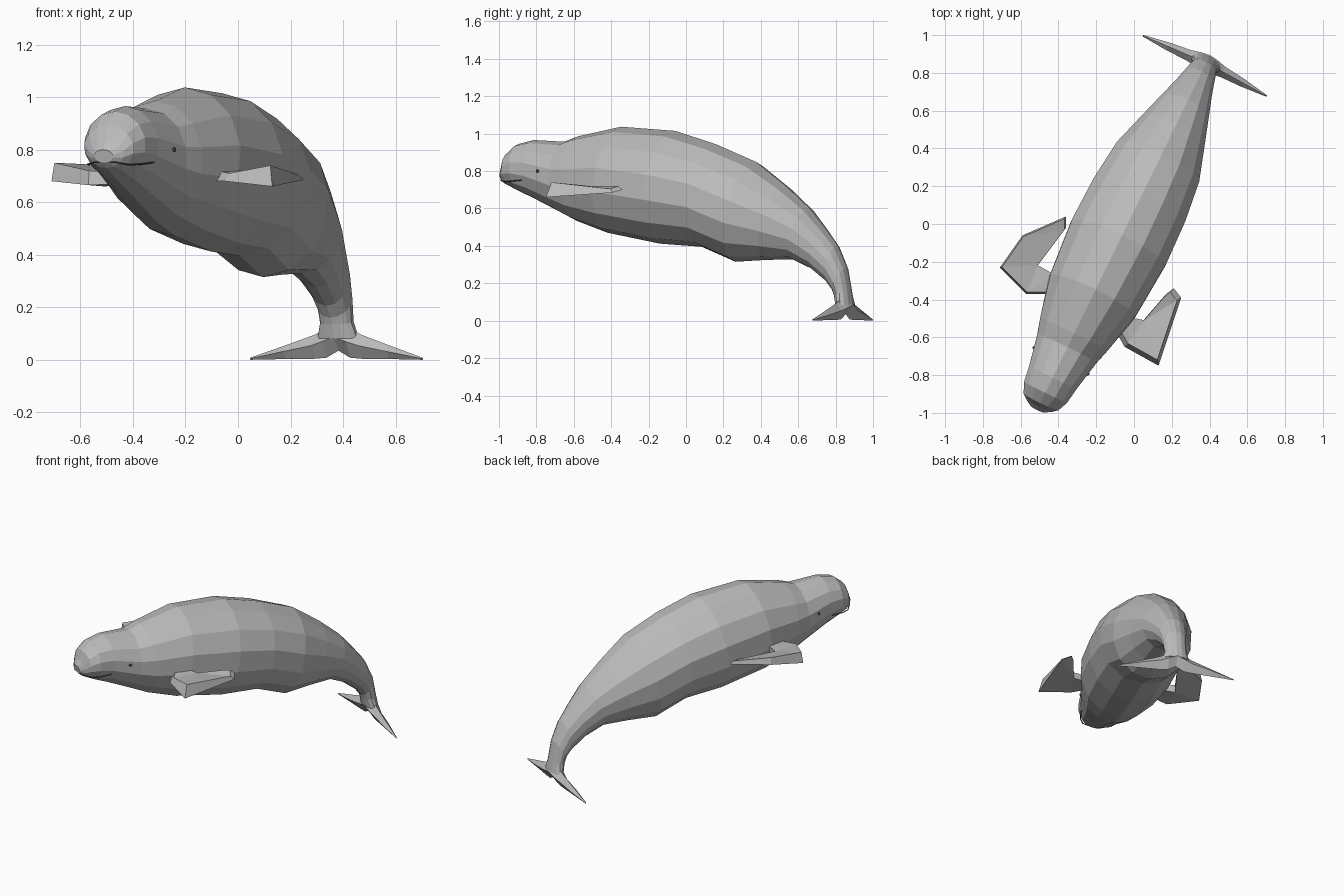
import bpy, bmesh, math
from mathutils import Matrix, Vector

old = bpy.data.objects.get("Cube")
if old:
    bpy.data.objects.remove(old, do_unlink=True)

# The animal is built facing -y, then turned to its pose
POSE = Matrix.Rotation(math.radians(-26), 4, "Z") @ Matrix.Translation((-0.03, 0, 0))


def material(name, rgb):
    m = bpy.data.materials.new(name)
    m.use_nodes = True
    m.diffuse_color = (*rgb, 1)
    bsdf = m.node_tree.nodes["Principled BSDF"]
    bsdf.inputs["Base Color"].default_value = (*rgb, 1)
    bsdf.inputs["Roughness"].default_value = 0.8
    return m


SKIN = material("grey skin", (0.5, 0.5, 0.5))
DARK = material("dark grey", (0.1, 0.1, 0.1))


def finish(name, bm, mat, pose=POSE):
    bmesh.ops.recalc_face_normals(bm, faces=bm.faces)
    bm.transform(pose)
    me = bpy.data.meshes.new(name)
    bm.to_mesh(me)
    bm.free()
    me.materials.append(mat)
    ob = bpy.data.objects.new(name, me)
    bpy.context.collection.objects.link(ob)
    return ob


def loft(name, rings, mat, pose=POSE):
    """Skin a list of equal-length point rings and cap both ends."""
    bm = bmesh.new()
    vs = [[bm.verts.new(p) for p in r] for r in rings]
    n = len(rings[0])
    for a, b in zip(vs, vs[1:]):
        for i in range(n):
            j = (i + 1) % n
            bm.faces.new((a[i], a[j], b[j], b[i]))
    bm.faces.new(vs[0])
    bm.faces.new(vs[-1])
    return finish(name, bm, mat, pose)


# Body: each section is (back y, back z, belly y, belly z, half width)
SECTIONS = [
    (-1.11, .800, -1.10, .750, .040),
    (-1.09, .835, -1.08, .730, .075),
    (-1.07, .895, -1.05, .715, .105),
    (-1.01, .945, -1.00, .690, .130),
    (-.92, .966, -.92, .655, .143),
    (-.74, .957, -.76, .580, .178),
    (-.66, .985, -.66, .532, .205),
    (-.40, 1.037, -.48, .470, .258),
    (-.08, 1.015, -.17, .412, .283),
    (.16, .945, .08, .395, .275),
    (.40, .850, .28, .315, .248),
    (.58, .720, .46, .325, .190),
    (.72, .600, .62, .328, .142),
    (.81, .495, .74, .275, .108),
    (.885, .400, .83, .205, .085),
    (.94, .280, .865, .160, .072),
    (.965, .150, .875, .135, .068),
    (.975, .085, .890, .080, .085),
]
SIDES = 14


def section(y1, z1, y0, z0, w):
    top, low = Vector((0, y1, z1)), Vector((0, y0, z0))
    mid, half = (top + low) / 2, (top - low) / 2
    turns = [2 * math.pi * i / SIDES for i in range(SIDES)]
    return [mid + half * math.cos(t) + Vector((w * math.sin(t), 0, 0)) for t in turns]


loft("body", [section(*s) for s in SECTIONS], SKIN)

# Tail flukes: stations of (span, trailing z, leading z, half thickness)
half_fluke = [(.05, .008, .120, .040), (.10, .004, .095, .030),
              (.22, .003, .055, .022), (.365, 0, .008, .004)]
stations = [(-u, a, b, t) for u, a, b, t in reversed(half_fluke)]
stations += [(0, .035, .13, .045)] + half_fluke


def fluke_ring(u, low, high, t):
    y = .935 - abs(u) * .05
    mid = low + (high - low) * .55
    return [(u, y, low), (u, y + t, mid), (u, y, high), (u, y - t, mid)]


loft("tail_flukes", [fluke_ring(*s) for s in stations], SKIN)


# Flippers: outlines of (x, y, lower z, upper z), the upper side drawn inward
def flipper(name, outline, inset):
    c = sum((Vector(p[:2]) for p in outline), Vector((0, 0))) / len(outline)
    lower = [(x, y, a) for x, y, a, b in outline]
    upper = []
    for x, y, a, b in outline:
        q = Vector((x, y)).lerp(c, inset)
        upper.append((q.x, q.y, b))
    ob = loft(name, [lower, upper], SKIN, Matrix())
    bm = bmesh.new()
    bm.from_mesh(ob.data)
    bmesh.ops.triangulate(bm, faces=[f for f in bm.faces if len(f.verts) > 4])
    bm.to_mesh(ob.data)
    bm.free()


flipper("left_flipper", [
    (-.10, -.56, .68, .72), (-.05, -.65, .68, .71), (.13, -.75, .66, .74),
    (.25, -.39, .685, .705), (.21, -.34, .70, .72), (.17, -.37, .70, .72),
    (.05, -.51, .68, .72), (-.04, -.49, .68, .72)], .13)
flipper("right_flipper", [
    (-.43, -.37, .67, .71), (-.57, -.37, .665, .72), (-.71, -.23, .68, .75),
    (-.59, -.06, .70, .745), (-.36, .04, .68, .70), (-.36, -.02, .67, .69),
    (-.51, -.22, .66, .71), (-.42, -.27, .67, .71)], .05)

# Eyes
for side, name in ((1, "left_eye"), (-1, "right_eye")):
    bm = bmesh.new()
    bmesh.ops.create_icosphere(bm, subdivisions=1, radius=.011,
                               matrix=Matrix.Translation((side * .157, -.82, .80)))
    finish(name, bm, DARK)

# Mouth: a slim crease following the snout on both sides
half_mouth = [(.045, -1.095, .752), (.085, -1.06, .742), (.112, -1.01, .745), (.126, -.93, .752)]
path = [(-x, y, z) for x, y, z in reversed(half_mouth)] + half_mouth
loft("mouth_line", [[(x, y, z - .003), (x * 1.05, y - .004, z), (x, y, z + .003)]
                    for x, y, z in path], DARK)
